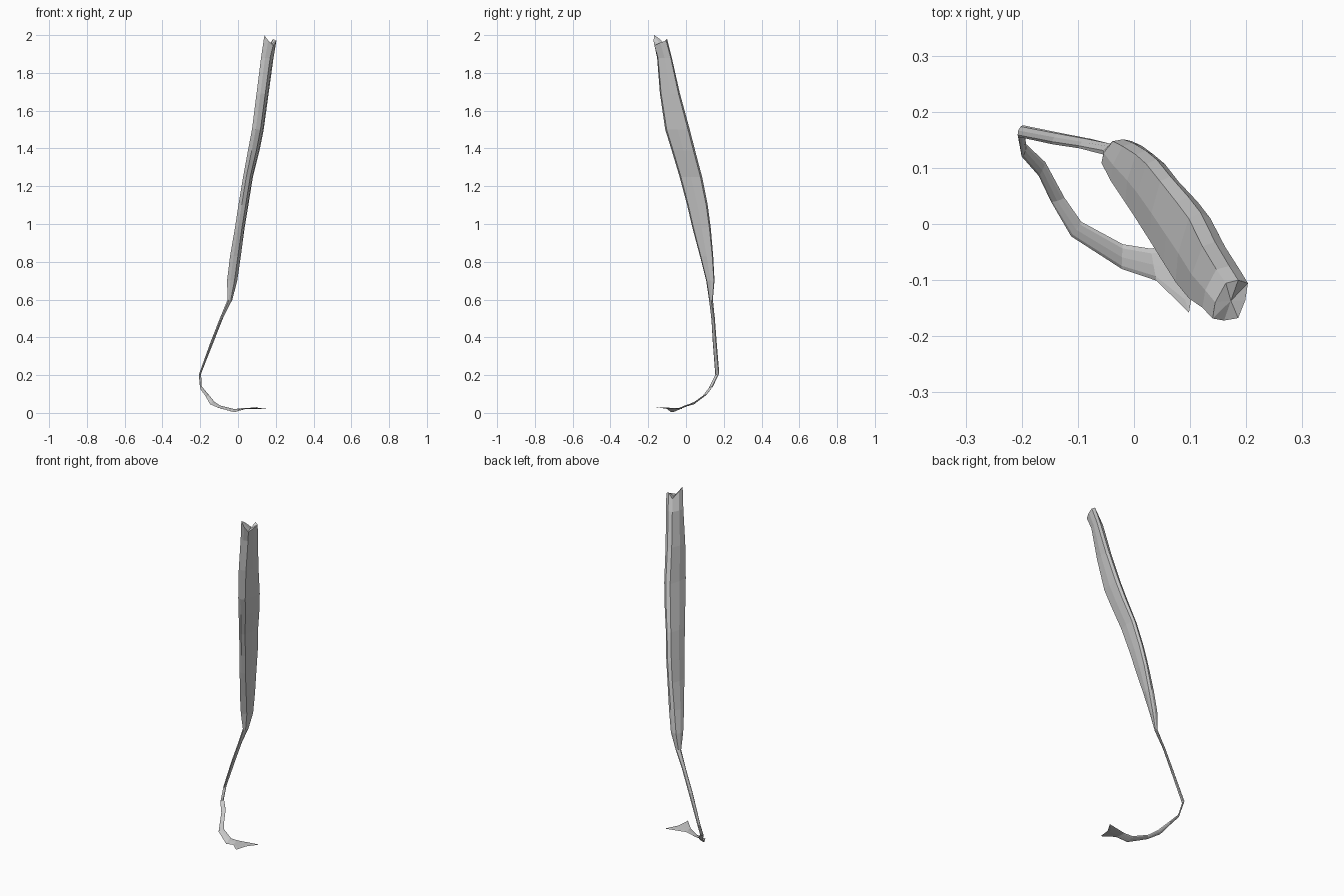
import bpy, bmesh, math
from mathutils import Vector as V

# Ridged cross-section of the belly, as fractions of the half extents
PROFILE = [(-1, -.9), (-.35, -1), (.45, -.88), (.85, 0),
           (1, .85), (.45, 1), (-.25, .85), (-.85, -.1)]

# Belly slices: z, x range, y range
BELLY = [(1.96, .140, .203, -.172, -.100), (1.88, .122, .188, -.153, -.075),
         (1.69, .098, .162, -.138, -.032), (1.50, .074, .136, -.110, .020),
         (1.39, .053, .114, -.076, .048), (1.25, .027, .079, -.034, .085),
         (1.10, .002, .055, .006, .115), (.98, -.016, .035, .034, .131),
         (.83, -.042, .015, .074, .144), (.70, -.058, -.004, .107, .151)]

# Tendon slices: edge one, edge two, half thickness
TENDON = [((-.055, .124, .60), (-.030, .140, .60), .008),
          ((-.098, .135, .49), (-.078, .152, .51), .006),
          ((-.145, .142, .37), (-.130, .162, .38), .006),
          ((-.205, .155, .20), (-.198, .176, .21), .005),
          ((-.200, .120, .13), (-.193, .143, .14), .004),
          ((-.170, .086, .085), (-.158, .110, .100), .004),
          ((-.148, .040, .046), (-.124, .047, .058), .004),
          ((-.112, -.022, .030), (-.094, .004, .038), .004),
          ((-.022, -.080, .004), (-.020, -.036, .020), .004),
          ((.040, -.101, .022), (.030, -.044, .024), .003),
          ((.098, -.158, .030), (.152, -.018, .022), .002)]

loops = []
for z, x0, x1, y0, y1 in BELLY:
    loops.append([V(((x0 + x1) / 2 + px * (x1 - x0) / 2,
                     (y0 + y1) / 2 + py * (y1 - y0) / 2, z)) for px, py in PROFILE])

# Ragged upper rim
for p, dz in zip(loops[0], (.04, .01, -.015, .0, .01, .02, -.015, .02)):
    p.z += dz

mids = [(V(a) + V(b)) / 2 for a, b, t in TENDON]
for i, (a, b, t) in enumerate(TENDON):
    half = (V(b) - V(a)) / 2
    tangent = mids[min(i + 1, len(mids) - 1)] - mids[max(i - 1, 0)]
    n = tangent.cross(half).normalized() * t
    # The insertion end is notched between its two points
    notch = tangent.normalized() * (.03 if i == len(mids) - 1 else 0)
    ring = []
    for k in range(8):
        ang = k * math.pi / 4
        c, s = math.cos(ang), math.sin(ang)
        ring.append(mids[i] - half * c + n * s - notch * (1 - c * c))
    loops.append(ring)

# Loft belly and tendon as one continuous skin
bm = bmesh.new()
rings = [[bm.verts.new(p) for p in ring] for ring in loops]
for r, q in zip(rings, rings[1:]):
    for k in range(8):
        j = (k + 1) % 8
        bm.faces.new((r[k], r[j], q[j], q[k]))

# Sunken torn top and closed insertion end
for ring, drop in ((rings[0], .02), (rings[-1], 0)):
    c = sum((v.co for v in ring), V()) / 8 - V((0, 0, drop))
    mid = bm.verts.new(c)
    for k in range(8):
        bm.faces.new((ring[k], ring[(k + 1) % 8], mid))

bmesh.ops.recalc_face_normals(bm, faces=bm.faces)
mesh = bpy.data.meshes.new("muscle_with_tendon")
bm.to_mesh(mesh)
bm.free()
bpy.context.collection.objects.link(bpy.data.objects.new("muscle_with_tendon", mesh))
